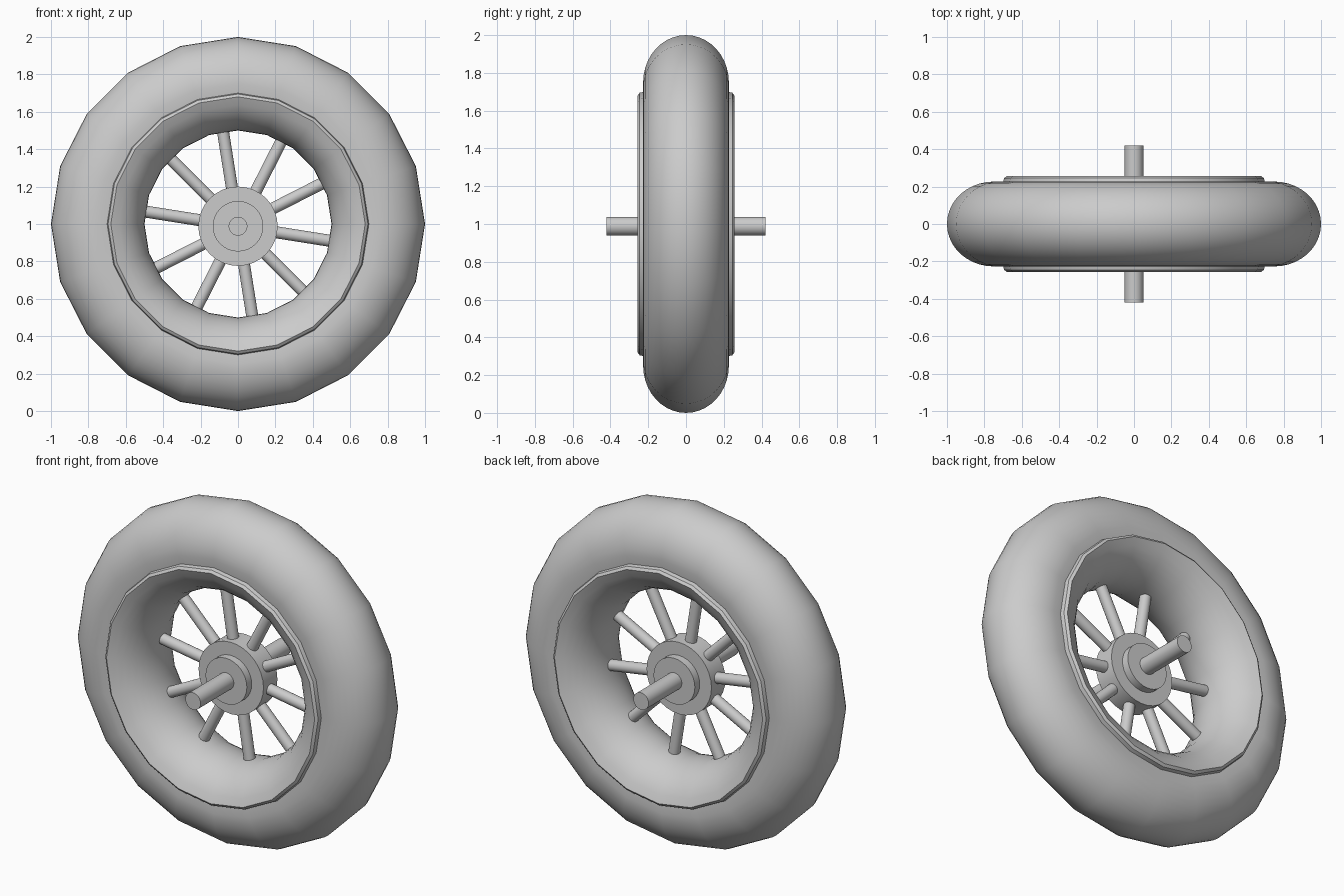
import bpy, bmesh
from math import sin, cos, pi, radians
from mathutils import Matrix, Vector

if "Cube" in bpy.data.objects:
    bpy.data.objects.remove(bpy.data.objects["Cube"])

SIDES = 20
HUB = Vector((0, 0, 0.988))


def finish(bm, name, angle=35):
    bmesh.ops.recalc_face_normals(bm, faces=bm.faces)
    me = bpy.data.meshes.new(name)
    bm.to_mesh(me)
    bm.free()
    ob = bpy.data.objects.new(name, me)
    bpy.context.collection.objects.link(ob)
    bpy.ops.object.select_all(action='DESELECT')
    ob.select_set(True)
    bpy.context.view_layer.objects.active = ob
    bpy.ops.object.shade_smooth_by_angle(angle=radians(angle))
    return ob


def lathe(name, profile, centre):
    """Revolve a closed (radius, y) profile about the y axis."""
    bm = bmesh.new()
    rings = []
    for i in range(SIDES):
        a = 2 * pi * i / SIDES
        rings.append([bm.verts.new((r * cos(a), y, centre + r * sin(a)))
                      for r, y in profile])
    n = len(profile)
    for i in range(SIDES):
        p, q = rings[i], rings[(i + 1) % SIDES]
        for j in range(n):
            k = (j + 1) % n
            bm.faces.new((p[j], p[k], q[k], q[j]))
    return finish(bm, name)


def cylinder(name, radius, depth, segments=32):
    """Cylinder along y, centred on the hub."""
    bm = bmesh.new()
    bmesh.ops.create_cone(bm, cap_ends=True, segments=segments, radius1=radius,
                          radius2=radius, depth=depth,
                          matrix=Matrix.Translation(HUB) @ Matrix.Rotation(pi / 2, 4, 'X'))
    return finish(bm, name)


# Tyre and rim: flattened tyre section, raised lip, wider rounded rim inside
def arc(width, start, end, step):
    return [(0.75 + 0.25 * cos(radians(d)), width * sin(radians(d)))
            for d in range(start, end + 1, step)]


half = arc(0.227, 0, 90, 18 // 2)
half += [(0.70, 0.222), (0.695, 0.245), (0.68, 0.256)]
half += arc(0.265, 117, 180, 9)
mirrored = [(r, -y) for r, y in reversed(half[1:-1])]
lathe("tyre_and_rim", half + mirrored, 1.0)

# Hub, collar and axle
cylinder("hub", 0.212, 0.13)
cylinder("hub_collar", 0.135, 0.22)
cylinder("axle", 0.05, 0.84)

# Ten straight spokes
bm = bmesh.new()
r0, r1 = 0.21, 0.515
for i in range(10):
    turn = Matrix.Rotation(radians(27 + 36 * i), 4, 'Y')
    mat = Matrix.Translation(HUB) @ turn @ Matrix.Translation((0, 0, (r0 + r1) / 2))
    bmesh.ops.create_cone(bm, cap_ends=True, segments=20, radius1=0.032,
                          radius2=0.032, depth=r1 - r0, matrix=mat)
finish(bm, "spokes")
